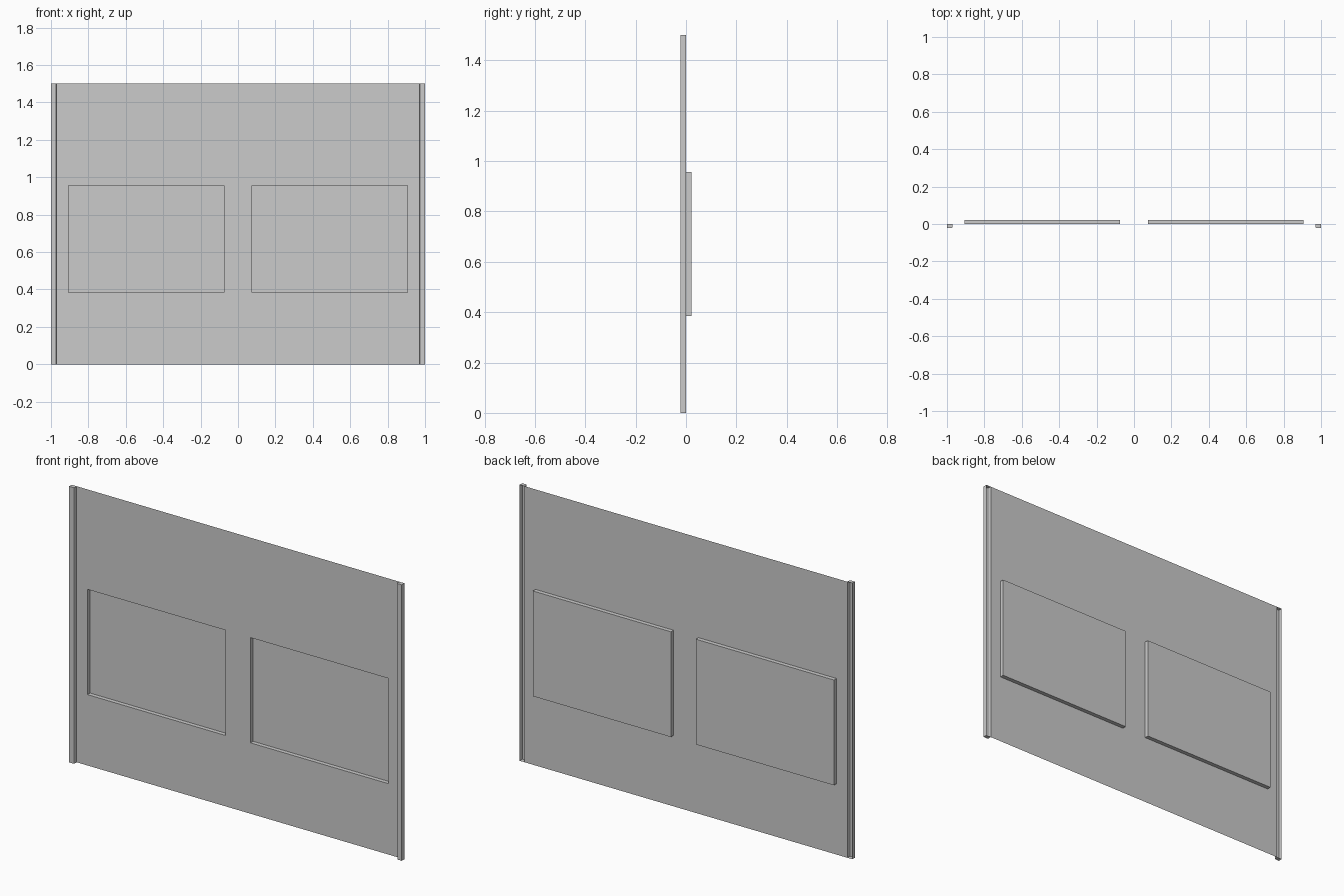
import bpy, bmesh

if "Cube" in bpy.data.objects:
    bpy.data.objects.remove(bpy.data.objects["Cube"])

W, H, D = 1.0, 1.5, 0.0225      # half width, height, depth of recess / strip
INNER = 0.97                    # inner edge of the side strips


def finish(name, bm):
    mesh = bpy.data.meshes.new(name)
    bm.to_mesh(mesh)
    bm.free()
    obj = bpy.data.objects.new(name, mesh)
    bpy.context.collection.objects.link(obj)
    return obj


# Thin wall sheet, gridded so that two cells can be pushed back
xs = [-INNER, -0.905, -0.075, 0.075, 0.905, INNER]
zs = [0, 0.385, 0.957, H]
bm = bmesh.new()
grid = [[bm.verts.new((x, 0, z)) for x in xs] for z in zs]
cells = {}
for j in range(len(zs) - 1):
    for i in range(len(xs) - 1):
        cells[i, j] = bm.faces.new((grid[j][i], grid[j][i + 1],
                                    grid[j + 1][i + 1], grid[j + 1][i]))

# Two recessed panels
for key in ((1, 1), (3, 1)):
    out = bmesh.ops.extrude_face_region(bm, geom=[cells[key]])
    verts = [g for g in out["geom"] if isinstance(g, bmesh.types.BMVert)]
    bmesh.ops.translate(bm, verts=verts, vec=(0, D, 0))
    if cells[key].is_valid:
        bm.faces.remove(cells[key])
finish("wall_sheet", bm)


# Side strips: capped channels, open at the back, inner front corner bevelled
def side_strip(name, s):
    c = 0.007
    profile = [(W, 0), (W, -D), (INNER + c, -D),
               (INNER + 0.3 * c, -D + 0.3 * c), (INNER, -D + c), (INNER, 0)]
    bm = bmesh.new()
    low = [bm.verts.new((s * x, y, 0)) for x, y in profile]
    top = [bm.verts.new((s * x, y, H)) for x, y in profile]
    for i in range(len(profile) - 1):
        bm.faces.new((low[i], low[i + 1], top[i + 1], top[i]))
    bm.faces.new(low)
    bm.faces.new(top)
    bmesh.ops.recalc_face_normals(bm, faces=bm.faces)
    finish(name, bm)


side_strip("left_strip", -1)
side_strip("right_strip", 1)
